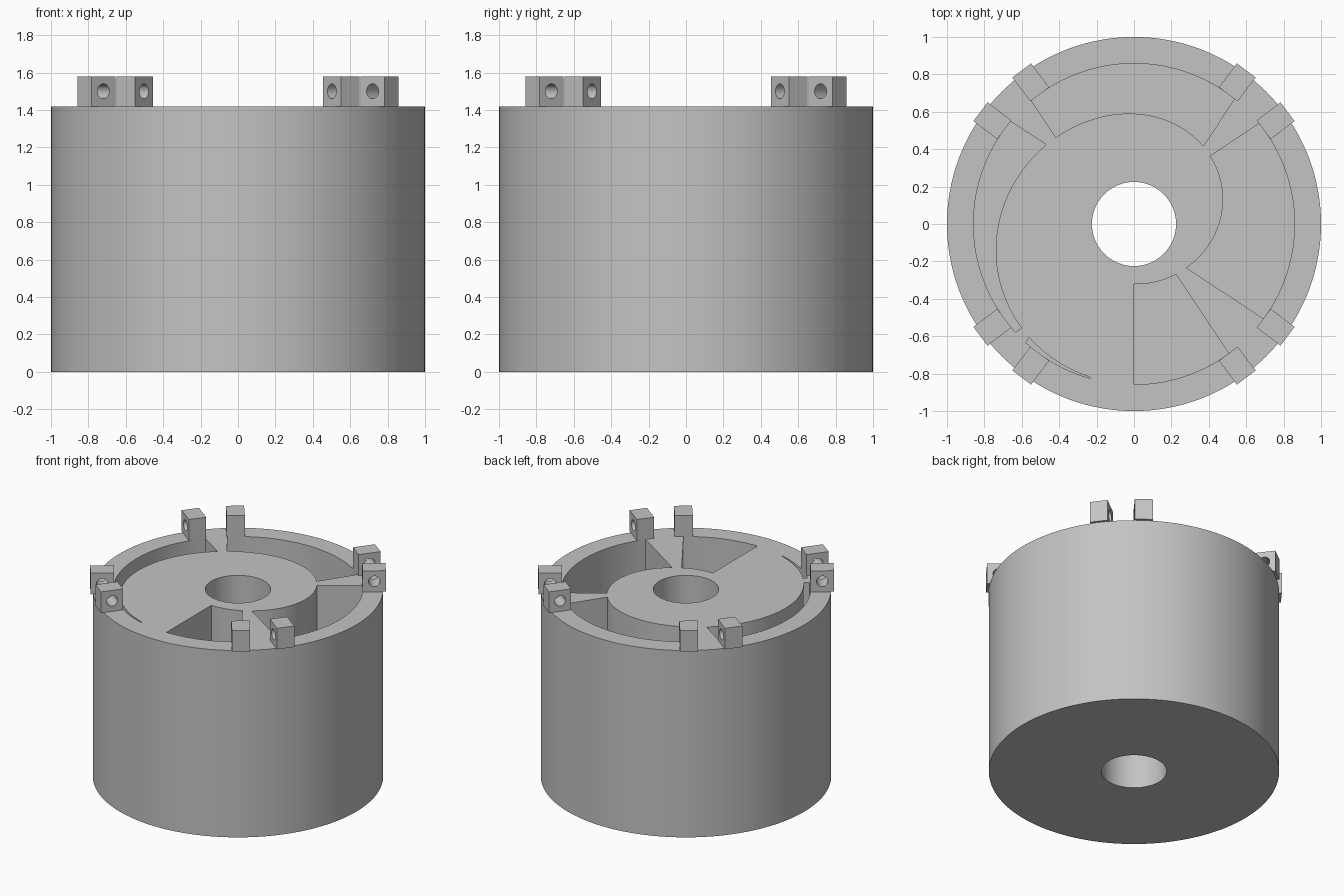
import bpy, bmesh, math
from mathutils import Matrix, Vector

if "Cube" in bpy.data.objects:
    bpy.data.objects.remove(bpy.data.objects["Cube"], do_unlink=True)

HEIGHT, FLOOR, LUG_H = 1.42, 0.14, 0.16
POCKET_R, BORE_R = 0.858, 0.225

grey = bpy.data.materials.new("plain_grey")
grey.use_nodes = True
colour = (0.55, 0.55, 0.55, 1)
grey.diffuse_color = colour
grey.node_tree.nodes["Principled BSDF"].inputs["Base Color"].default_value = colour


def make_object(name, bm):
    bmesh.ops.recalc_face_normals(bm, faces=bm.faces)
    mesh = bpy.data.meshes.new(name)
    bm.to_mesh(mesh)
    bm.free()
    mesh.materials.append(grey)
    obj = bpy.data.objects.new(name, mesh)
    bpy.context.collection.objects.link(obj)
    return obj


def prism(name, outline, z0, z1):
    bm = bmesh.new()
    face = bm.faces.new([bm.verts.new((x, y, z0)) for x, y in outline])
    top = bmesh.ops.extrude_face_region(bm, geom=[face])["geom"]
    verts = [v for v in top if isinstance(v, bmesh.types.BMVert)]
    bmesh.ops.translate(bm, verts=verts, vec=(0, 0, z1 - z0))
    return make_object(name, bm)


def cut(obj, cutter):
    cutter.hide_render = True
    mod = obj.modifiers.new("cut", "BOOLEAN")
    mod.operation, mod.solver, mod.object = "DIFFERENCE", "EXACT", cutter
    bpy.context.view_layer.objects.active = obj
    bpy.ops.object.modifier_apply(modifier=mod.name)
    bpy.data.objects.remove(cutter, do_unlink=True)


def smooth(obj):
    bpy.ops.object.select_all(action="DESELECT")
    obj.select_set(True)
    bpy.context.view_layer.objects.active = obj
    bpy.ops.object.shade_smooth_by_angle(angle=math.radians(30))


def polar(r, turn):
    # Turn is in degrees, counted anticlockwise from the front
    a = math.radians(turn - 90)
    return r * math.cos(a), r * math.sin(a)


def arc(radius, start, end, steps):
    turns = [start + (end - start) * i / steps for i in range(steps + 1)]
    return [polar(radius(t), t) for t in turns]


def spiral(turn):
    return 0.32 + 0.54 * turn / 360 - 0.03 * math.sin(math.radians(2 * turn))


def rim(turn):
    return POCKET_R


def spoke_offsets(turn):
    # Angular half widths of a spoke at the spiral hub and at the rim
    d = spiral(turn)
    inner = math.atan(0.032 / d)
    outer = math.asin((0.032 + 0.2 * (POCKET_R - d)) / POCKET_R)
    return math.degrees(inner), math.degrees(outer)


# Drum with a centre bore
drum = prism("drum", arc(lambda t: 1, 0, 357.5, 143), 0, HEIGHT)
cut(drum, prism("bore_cutter", arc(lambda t: BORE_R, 0, 354, 59), -0.1, HEIGHT + 0.1))

# Five pockets between the spiral hub and the rim, parted by four flared spokes
stops = [0, 45, 135, 225, 315, 344]
for start, end in zip(stops, stops[1:]):
    a_in = a_out = start
    b_in = b_out = end
    if start > 0:
        inner, outer = spoke_offsets(start)
        a_in, a_out = start + inner, start + outer
    if end < 344:
        inner, outer = spoke_offsets(end)
        b_in, b_out = end - inner, end - outer
    outline = arc(rim, a_out, b_out, 36) + arc(spiral, b_in, a_in, 36)
    cut(drum, prism("pocket_cutter", outline, FLOOR, HEIGHT + 0.1))
smooth(drum)

# Paired lugs on the rim beside each spoke, each with a cross hole
for corner in range(4):
    for side in (-1, 1):
        diagonal = math.radians(45 + 90 * corner)
        centre = diagonal + side * math.radians(8.9)
        place = Matrix.Translation(Vector((0.937 * math.cos(centre), 0.937 * math.sin(centre),
                                           HEIGHT + LUG_H / 2)))
        place = place @ Matrix.Rotation(diagonal + side * math.radians(8), 4, "Z")
        bm = bmesh.new()
        bmesh.ops.create_cube(bm, size=1, matrix=place @ Matrix.Diagonal((0.16, 0.125, LUG_H, 1)))
        lug = make_object(f"lug_{corner + 1}_{'a' if side < 0 else 'b'}", bm)
        bm = bmesh.new()
        bmesh.ops.create_cone(bm, cap_ends=True, segments=32, radius1=0.04, radius2=0.04, depth=0.3,
                              matrix=place @ Matrix.Rotation(math.pi / 2, 4, "X"))
        cut(lug, make_object("hole_cutter", bm))
        smooth(lug)
